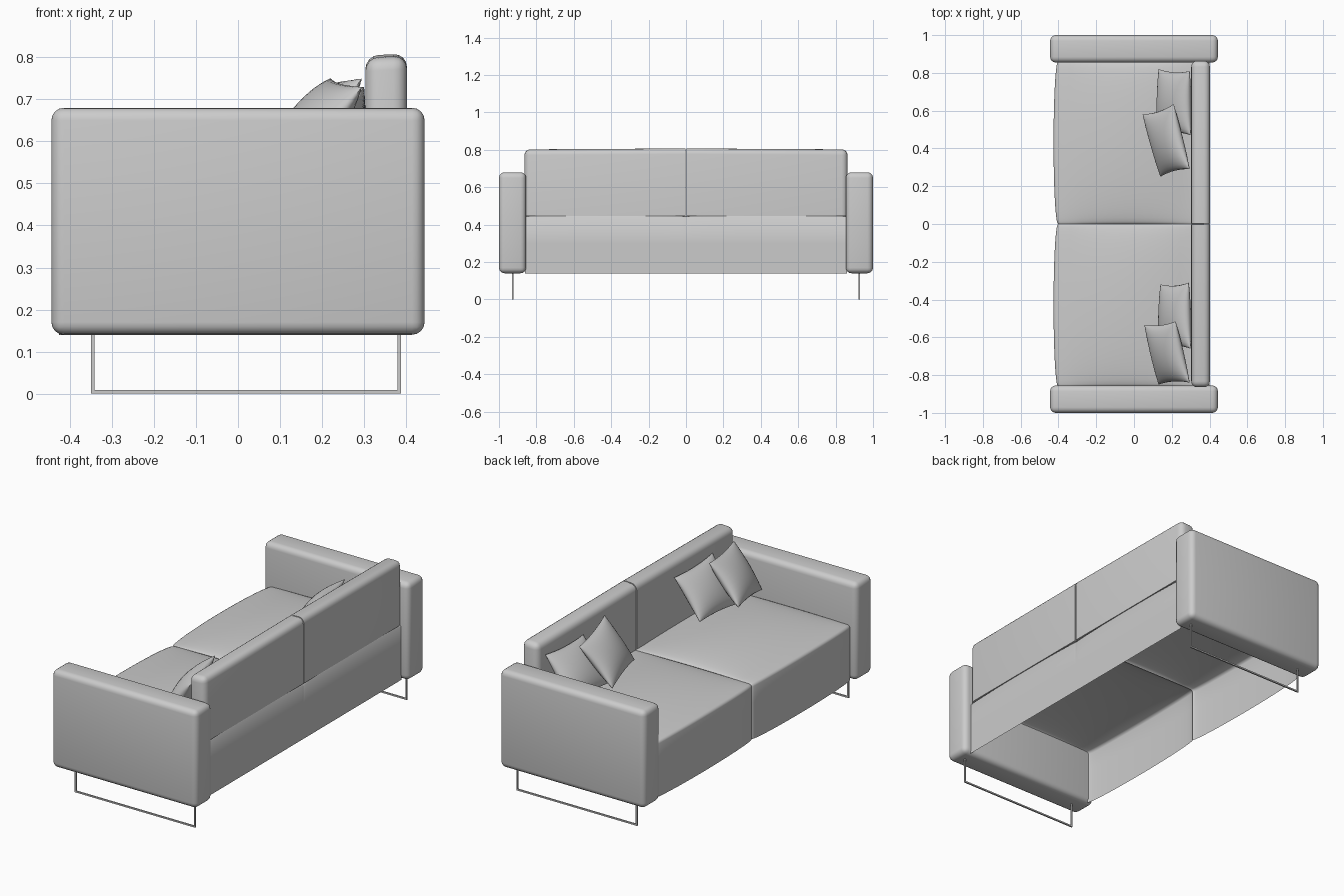
import bpy, bmesh, math
from mathutils import Vector

if "Cube" in bpy.data.objects:
    bpy.data.objects.remove(bpy.data.objects["Cube"])


def finish(bm, name, angle=40):
    bmesh.ops.recalc_face_normals(bm, faces=bm.faces)
    me = bpy.data.meshes.new(name)
    bm.to_mesh(me)
    bm.free()
    ob = bpy.data.objects.new(name, me)
    bpy.context.collection.objects.link(ob)
    bpy.ops.object.select_all(action='DESELECT')
    ob.select_set(True)
    bpy.context.view_layer.objects.active = ob
    bpy.ops.object.shade_smooth_by_angle(angle=math.radians(angle))
    return ob


def box(bm, lo, hi):
    geom = bmesh.ops.create_cube(bm, size=1)
    for v in geom['verts']:
        v.co = Vector([(a + b) / 2 + c * (b - a) for a, b, c in zip(lo, hi, v.co)])
    return geom['verts']


def grid_faces(bm, rows):
    for r0, r1 in zip(rows, rows[1:]):
        for i in range(len(r0) - 1):
            bm.faces.new((r0[i], r0[i + 1], r1[i + 1], r1[i]))


def flip(bm, side):
    for v in bm.verts:
        v.co.y *= side


def arm(name, side):
    bm = bmesh.new()
    box(bm, (-0.444, 0.855, 0.14), (0.444, 1.0, 0.68))
    bmesh.ops.bevel(bm, geom=bm.edges[:], offset=0.03, segments=4, profile=0.5, affect='EDGES')
    flip(bm, side)
    finish(bm, name)


def sled_leg(name, side):
    # thin rectangular wire frame under the arm
    bm = bmesh.new()
    y0, y1, t = 0.921, 0.929, 0.008
    box(bm, (-0.35, y0, 0.0), (0.388, y1, t))
    for x in (-0.35, 0.388 - t):
        box(bm, (x, y0, t), (x + t, y1, 0.145))
    flip(bm, side)
    finish(bm, name)


def seat(name, side):
    # open-bottomed shell: front, crowned top and back swept along y
    bm = bmesh.new()
    rows = []
    n = 24
    for j in range(n + 1):
        s = -math.cos(math.pi * j / n)
        y = 0.43 + 0.43 * s
        f = math.sqrt(max(0.0, 1 - s * s))
        xf = -0.402 - 0.024 * f
        zt = 0.442 + 0.01 * f
        prof = [(xf, 0.14), (xf, 0.24), (xf, 0.34), (xf, zt - 0.014), (xf + 0.004, zt - 0.004)]
        for i in range(13):
            u = i / 12
            x = xf + 0.014 + u * (0.3 - xf - 0.014)
            prof.append((x, zt + 0.032 * f * math.sin(math.pi * u) ** 0.8 if 0 < i < 12 else zt))
        prof += [(0.392, zt), (0.4, zt - 0.008), (0.4, 0.3), (0.4, 0.14)]
        rows.append([bm.verts.new((x, y, z)) for x, z in prof])
    grid_faces(bm, rows)
    flip(bm, side)
    finish(bm, name, 50)


def back_cushion(name, side):
    bm = bmesh.new()
    box(bm, (0.303, 0.003, 0.447), (0.402, 0.864, 0.801))
    for v in bm.verts:
        if v.co.z > 0.7:
            v.co.z += (0.005 if v.co.y < 0.1 else 0) + (0.003 if v.co.x > 0.35 else -0.002)
    soft = [e for e in bm.edges
            if not all(v.co.y < 0.1 for v in e.verts) and not all(v.co.z < 0.5 for v in e.verts)]
    bmesh.ops.bevel(bm, geom=soft, offset=0.032, segments=4, profile=0.5, affect='EDGES')
    flip(bm, side)
    finish(bm, name)


def pillow(name, tl, tr, bl, br, thick=0.055):
    # two bulging sheets between four corners, edges pinched inwards
    tl, tr, bl, br = map(Vector, (tl, tr, bl, br))
    normal = (tr - tl).cross(bl - tl).normalized()
    bm = bmesh.new()
    n = 16
    for sign in (-1, 1):
        rows = []
        for j in range(n + 1):
            row = []
            for i in range(n + 1):
                a, b = -math.cos(math.pi * i / n), -math.cos(math.pi * j / n)
                h = ((1 - a * a) * (1 - b * b)) ** 0.5
                u = 0.5 + 0.5 * a * (1 - 0.07 * (1 - b * b))
                v = 0.5 + 0.5 * b * (1 - 0.07 * (1 - a * a))
                p = tl.lerp(tr, u).lerp(bl.lerp(br, u), v)
                row.append(bm.verts.new(p + normal * sign * thick * h))
            rows.append(row)
        grid_faces(bm, rows)
    bmesh.ops.remove_doubles(bm, verts=bm.verts, dist=0.0005)
    finish(bm, name, 60)


# mirrored frame and upholstery
for label, side in (("right", 1), ("left", -1)):
    arm(label + "_arm", side)
    sled_leg(label + "_sled_leg", side)
    seat(label + "_seat", side)
    back_cushion(label + "_back_cushion", side)

# loose pillows leaning on the back
pillow("right_rear_pillow", (0.295, 0.81, 0.73), (0.30, 0.47, 0.71), (0.13, 0.82, 0.50), (0.12, 0.48, 0.50))
pillow("right_front_pillow", (0.21, 0.635, 0.73), (0.295, 0.29, 0.75), (0.045, 0.58, 0.52), (0.14, 0.25, 0.53))
pillow("left_rear_pillow", (0.29, -0.31, 0.73), (0.30, -0.66, 0.73), (0.14, -0.32, 0.52), (0.13, -0.65, 0.50))
pillow("left_front_pillow", (0.22, -0.515, 0.75), (0.295, -0.84, 0.73), (0.055, -0.535, 0.54), (0.13, -0.85, 0.50))
